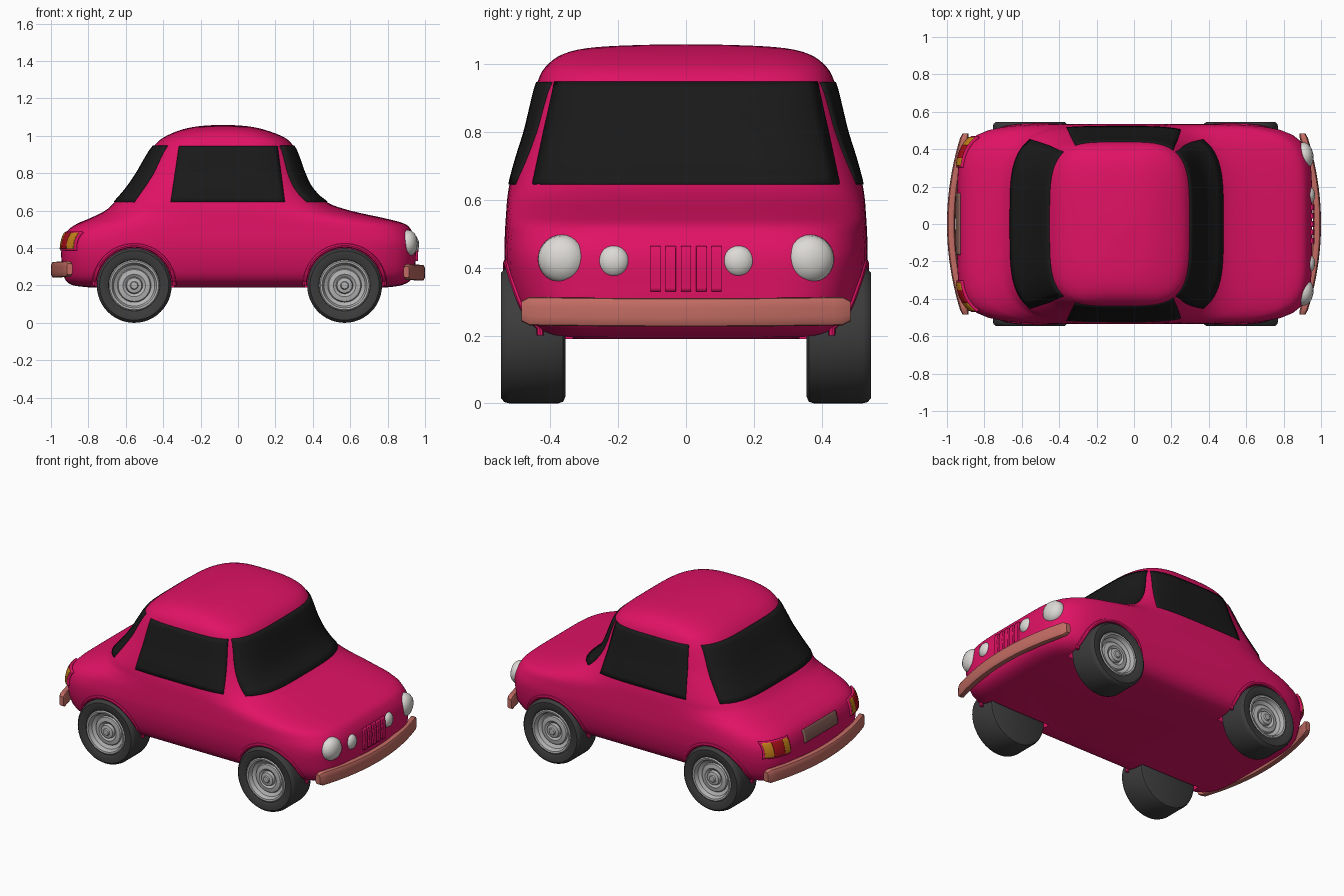
import bpy, bmesh, math
from mathutils import Matrix, Vector

if "Cube" in bpy.data.objects:
    bpy.data.objects.remove(bpy.data.objects["Cube"])


def material(name, r, g, b):
    m = bpy.data.materials.new(name)
    m.diffuse_color = (r, g, b, 1)
    m.use_nodes = True
    m.node_tree.nodes["Principled BSDF"].inputs["Base Color"].default_value = m.diffuse_color
    return m


PINK = material("pink_paint", 0.75, 0.006, 0.13)
GLASS = material("dark_glass", 0.01, 0.01, 0.01)
RUBBER = material("rubber", 0.045, 0.045, 0.045)
SALMON = material("salmon", 0.54, 0.15, 0.125)
LAMP = material("lamp_white", 0.72, 0.70, 0.67)
METAL = material("metal", 0.45, 0.45, 0.45)
AMBER = material("amber", 0.55, 0.22, 0.01)
RED = material("red", 0.4, 0.005, 0.01)
PLATE = material("plate", 0.25, 0.12, 0.1)


def smooth(ob, angle=35):
    bpy.ops.object.select_all(action='DESELECT')
    ob.select_set(True)
    bpy.context.view_layer.objects.active = ob
    bpy.ops.object.shade_smooth_by_angle(angle=math.radians(angle))


def skin(name, rings, mat, matrix=None, closed=True):
    """Skin a list of rings; closed rings get end caps."""
    bm = bmesh.new()
    vs = [[bm.verts.new(p) for p in r] for r in rings]
    n = len(rings[0])
    for a, b in zip(vs, vs[1:]):
        for i in range(n if closed else n - 1):
            j = (i + 1) % n
            bm.faces.new((a[i], a[j], b[j], b[i]))
    if closed:
        bm.faces.new(vs[0])
        bm.faces.new(vs[-1])
    bmesh.ops.remove_doubles(bm, verts=bm.verts, dist=1e-5)
    if matrix:
        bm.transform(matrix)
    bmesh.ops.recalc_face_normals(bm, faces=bm.faces)
    me = bpy.data.meshes.new(name)
    bm.to_mesh(me)
    bm.free()
    ob = bpy.data.objects.new(name, me)
    bpy.context.collection.objects.link(ob)
    me.materials.append(mat)
    smooth(ob)
    return ob


def lathe(name, profile, mat, matrix, seg=48):
    """Revolve (radius, height) points about local z."""
    rings = [[(r * math.cos(2 * math.pi * i / seg), r * math.sin(2 * math.pi * i / seg), h)
              for i in range(seg)] for r, h in profile]
    # a tiny radius at the poles keeps the end caps valid
    rings = [[(x, y, z) for x, y, z in r] for r in rings]
    return skin(name, rings, mat, matrix)


# Body outline per height: z, rear x, front x, half width, squareness
ROWS = [
    (.19, -.80, .80, .36, 5), (.20, -.88, .87, .43, 6), (.225, -.92, .92, .475, 6),
    (.27, -.935, .945, .505, 6), (.35, -.945, .95, .527, 6), (.43, -.94, .95, .535, 6),
    (.49, -.915, .93, .534, 5.5), (.53, -.86, .89, .532, 5), (.56, -.79, .78, .53, 4.5),
    (.60, -.71, .60, .527, 4), (.645, -.66, .475, .52, 4), (.72, -.595, .395, .50, 4),
    (.80, -.54, .355, .475, 4), (.87, -.50, .33, .458, 4), (.94, -.455, .30, .44, 4),
    (.99, -.40, .25, .415, 4), (1.03, -.31, .15, .36, 3.5), (1.05, -.22, .06, .26, 3),
    (1.058, -.12, -.04, .06, 2.5)]


def row(t):
    """Catmull-Rom interpolation of the outline rows."""
    i = min(int(t), len(ROWS) - 2)
    f = t - i
    p0, p1, p2, p3 = (ROWS[max(0, min(len(ROWS) - 1, k))] for k in range(i - 1, i + 3))
    return [.5 * (2 * b + (c - a) * f + (2 * a - 5 * b + 4 * c - d) * f * f
                  + (3 * b - a - 3 * c + d) * f ** 3) for a, b, c, d in zip(p0, p1, p2, p3)]


def outline(z):
    lo, hi = 0, len(ROWS) - 1
    for _ in range(30):
        mid = (lo + hi) / 2
        lo, hi = (mid, hi) if row(mid)[0] < z else (lo, mid)
    _, xb, xf, w, n = row(lo)
    return (xb + xf) / 2, (xf - xb) / 2, w, n


def side_y(x, z):
    c, a, w, n = outline(z)
    return w * max(0, 1 - abs((x - c) / a) ** n) ** (1 / n)


def end_x(y, z, s):
    c, a, w, n = outline(z)
    return c + s * a * max(0, 1 - abs(y / w) ** n) ** (1 / n)


# Body shell
rings = []
for k in range((len(ROWS) - 1) * 4 + 1):
    z, xb, xf, w, n = row(k / 4)
    ring = []
    for i in range(96):
        c, s = math.cos(i * math.pi / 48), math.sin(i * math.pi / 48)
        r = (abs(c) ** n + abs(s) ** n) ** (-1 / n)
        ring.append(((xb + xf) / 2 + (xf - xb) / 2 * r * c, w * r * s, z))
    rings.append(ring)
body = skin("body", rings, PINK)

# Wheel wells
WHEELS = [(x, s) for x in (-.555, .57) for s in (-1, 1)]
for x, s in WHEELS:
    bpy.ops.mesh.primitive_cylinder_add(vertices=64, radius=.212, depth=.32,
                                        location=(x, s * .495, .2), rotation=(math.pi / 2, 0, 0))
    cutter = bpy.context.object
    cutter.hide_render = True
    mod = body.modifiers.new("well", 'BOOLEAN')
    mod.object, mod.solver = cutter, 'EXACT'
    bpy.context.view_layer.objects.active = body
    bpy.ops.object.modifier_apply(modifier=mod.name)
    bpy.data.objects.remove(cutter)
smooth(body)

# Wheels and arch lips
TYRE = [(0, -.19), (.18, -.19), (.195, -.183), (.2, -.168), (.2, -.025), (.196, -.01),
        (.185, 0), (.15, 0), (.137, -.008), (.132, -.05), (0, -.05)]
RIM = [(0, -.06), (.136, -.06), (.136, -.01), (.13, -.004), (.12, -.006), (.11, -.03), (.09, -.042),
       (.085, -.034), (.06, -.03), (.045, -.04), (.04, -.022), (.022, -.018), (.018, -.01), (0, -.008)]
for x, s in WHEELS:
    m = Matrix.Translation((x, s * .545, .2)) @ Matrix.Rotation(-s * math.pi / 2, 4, 'X')
    lathe("tyre", TYRE, RUBBER, m)
    lathe("rim", RIM, METAL, m)
    lip = []
    for i in range(33):
        a = math.pi * (i / 32)
        d = Vector((math.cos(a), 0, math.sin(a)))
        p = Vector((x, 0, .2)) + d * .214
        p.y = s * (side_y(p.x, max(p.z, .22)) - .002)
        lip.append([p + d * .012 * math.cos(b * math.pi / 4)
                    + Vector((0, .01 * math.sin(b * math.pi / 4), 0)) for b in range(8)])
    skin("arch_lip", lip, PINK)


def patch(name, mat, face, u, z0, z1, thick=.012, lift=.0):
    """Panel following the body; u = low/high at the bottom, low/high at the top."""
    grid = []
    for j in range(13):
        v = j / 12
        z = z0 + (z1 - z0) * v
        a, b = u[0] + (u[2] - u[0]) * v, u[1] + (u[3] - u[1]) * v
        line = []
        for i in range(25):
            q = a + (b - a) * i / 24
            if face[0] == 'x':
                line.append((end_x(q, z, face[1]) + face[1] * lift, q, z))
            else:
                line.append((q, face[1] * (side_y(q, z) + lift), z))
        grid.append(line)
    ob = skin(name, grid, mat, closed=False)
    mod = ob.modifiers.new("thickness", 'SOLIDIFY')
    mod.thickness, mod.offset = thick, 0
    return ob


# Windows
patch("windscreen", GLASS, ('x', 1), (-.45, .45, -.385, .385), .645, .945)
patch("rear_window", GLASS, ('x', -1), (-.45, .45, -.385, .385), .645, .945)
for s in (-1, 1):
    patch("side_window", GLASS, ('y', s), (-.36, .25, -.315, .21), .645, .945, .008)

# Grille bars
for i in range(-2, 3):
    y = i * .045
    patch("grille_bar", PINK, ('x', 1), (y - .015, y + .015) * 2, .33, .46, .025)

# Tail lamps and number plate
for s in (-1, 1):
    for lo, hi, mat in ((.31, .35, AMBER), (.35, .415, RED), (.415, .455, AMBER)):
        u = sorted((s * lo, s * hi)) * 2
        patch("tail_lamp", mat, ('x', -1), u, .395, .475, .03)
    u = sorted((s * .302, s * .462)) * 2
    patch("tail_lamp_frame", PINK, ('x', -1), u, .387, .483, .022)
patch("number_plate", PLATE, ('x', -1), (-.165, .165) * 2, .395, .47, .018)

# Headlamps and fog lamps
DOME = [(0, -.05), (.045, -.05), (.066, -.03), (.072, 0), (.068, .02), (.055, .038), (.03, .05), (0, .054)]
for y, x, k in ((-.365, .905, 1), (.365, .905, 1), (-.213, .932, .67), (.155, .932, .67)):
    m = (Matrix.Translation((x, y, .425 if k == 1 else .418))
         @ Matrix.Rotation(y * .4, 4, 'Z') @ Matrix.Rotation(math.pi / 2, 4, 'Y') @ Matrix.Scale(k, 4))
    smooth(lathe("headlamp" if k == 1 else "fog_lamp", DOME, LAMP, m, 32), 60)

# Bumpers
for s, z, name in ((1, .268, "front_bumper"), (-1, .284, "rear_bumper")):
    rings = []
    for i in range(41):
        t = i / 20 - 1
        k = .7 if abs(t) == 1 else 1
        ring = []
        for j in range(20):
            c, h = math.cos(j * math.pi / 10), math.sin(j * math.pi / 10)
            r = (c ** 4 + h ** 4) ** -.25
            ring.append((s * (.978 - .078 * t * t + .022 * k * r * c), .485 * t,
                         z + .004 * t * t + .042 * k * r * h))
        rings.append(ring)
    skin(name, rings, SALMON)
